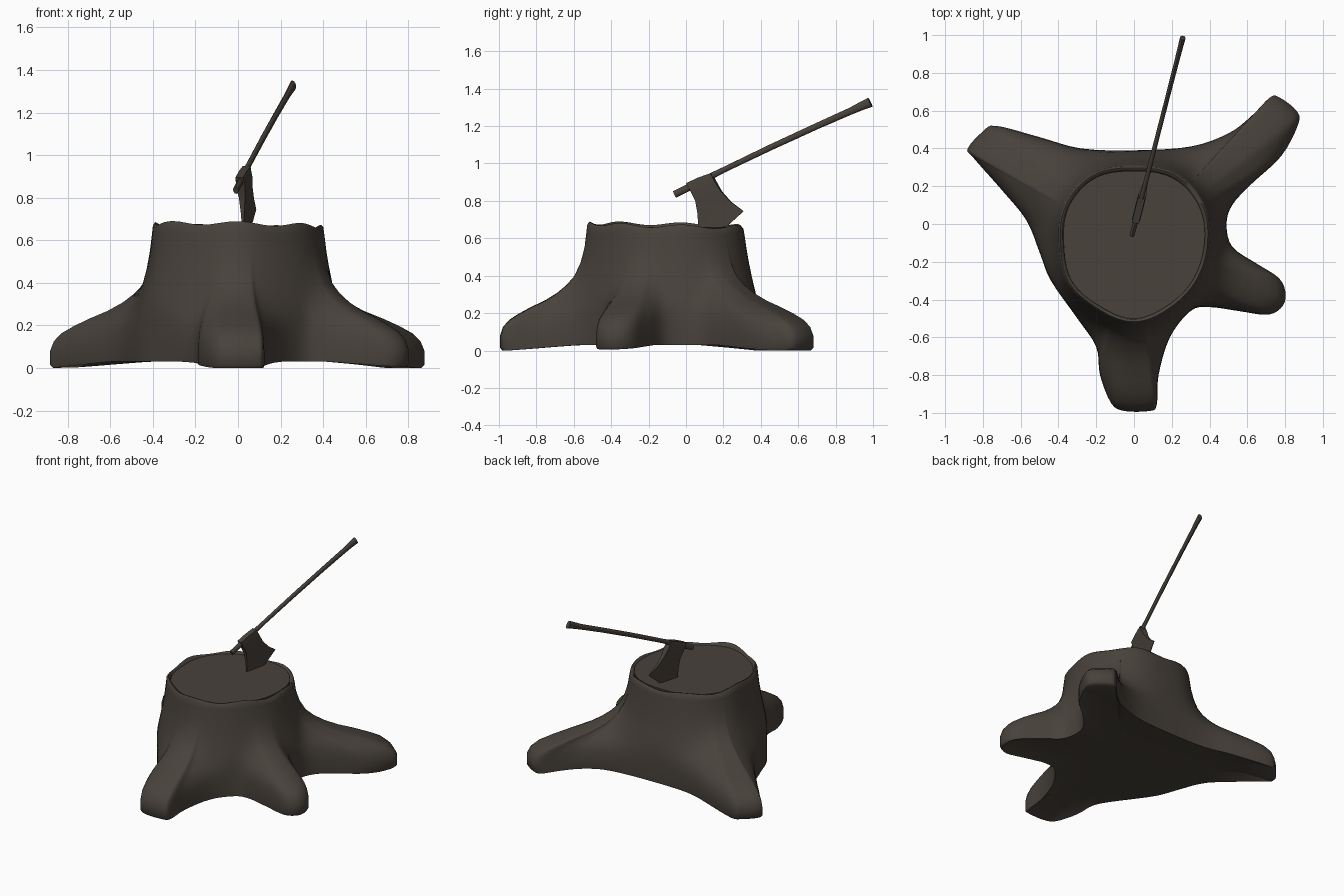
import bpy, bmesh, math
from mathutils import Vector

default_cube = bpy.data.objects.get("Cube")
if default_cube:
    bpy.data.objects.remove(default_cube, do_unlink=True)


def make_material(name, colour):
    mat = bpy.data.materials.new(name)
    mat.use_nodes = True
    mat.diffuse_color = (*colour, 1)
    mat.node_tree.nodes["Principled BSDF"].inputs["Base Color"].default_value = (*colour, 1)
    return mat


BARK = make_material("dark_brown_bark", (0.065, 0.054, 0.044))


def loft(name, rings, angle, cap_start=True, cap_end=True):
    """Skin a list of closed rings that share one point count."""
    bm = bmesh.new()
    loops = [[bm.verts.new(p) for p in ring] for ring in rings]
    count = len(loops[0])
    for low, high in zip(loops, loops[1:]):
        for i in range(count):
            j = (i + 1) % count
            bm.faces.new((low[i], low[j], high[j], high[i]))
    if cap_start:
        bm.faces.new(loops[0][::-1])
    if cap_end:
        bm.faces.new(loops[-1])
    bmesh.ops.recalc_face_normals(bm, faces=bm.faces)
    mesh = bpy.data.meshes.new(name)
    bm.to_mesh(mesh)
    bm.free()
    mesh.materials.append(BARK)
    obj = bpy.data.objects.new(name, mesh)
    bpy.context.collection.objects.link(obj)
    bpy.ops.object.select_all(action='DESELECT')
    obj.select_set(True)
    bpy.context.view_layer.objects.active = obj
    bpy.ops.object.shade_smooth_by_angle(angle=math.radians(angle))
    return obj


def spline(values, position):
    """Closed Catmull-Rom curve through numbers or vectors."""
    n = len(values)
    i = math.floor(position)
    t = position - i
    a, b, c, d = (values[(i + k) % n] for k in (-1, 0, 1, 2))
    return 0.5 * (2 * b + (c - a) * t + (2 * a - 5 * b + 4 * c - d) * t ** 2
                  + (3 * b - a - 3 * c + d) * t ** 3)


# Ground outline of the trunk with its four roots, counter-clockwise
FOOTPRINT = [Vector(p) for p in (
    (0, .39), (-.28, .4), (-.5, .46), (-.73, .52), (-.8, .49), (-.88, .4), (-.85, .35),
    (-.7, .18), (-.57, .02), (-.5, -.15), (-.44, -.3), (-.3, -.5), (-.2, -.65),
    (-.18, -.8), (-.12, -.95), (-.05, -.99), (.08, -.99), (.12, -.96), (.13, -.8),
    (.19, -.6), (.3, -.46), (.4, -.44), (.55, -.46), (.71, -.48), (.79, -.43),
    (.8, -.35), (.76, -.28), (.65, -.21), (.52, -.12), (.49, 0), (.52, .1), (.62, .21),
    (.78, .36), (.87, .53), (.86, .6), (.77, .67), (.72, .67), (.62, .57), (.5, .48),
    (.3, .41))]

# Trunk radius at equal angle steps
TRUNK = (.4, .43, .44, .42, .44, .43, .4, .41, .4, .42, .395, .39)
CENTRE = Vector((0, -.11))
STEPS = 4

# Each sample pairs a ground point with the trunk point at the same angle
samples = []
for k in range(len(FOOTPRINT) * STEPS):
    foot = spline(FOOTPRINT, k / STEPS)
    ray = foot - CENTRE
    turn = math.atan2(ray.y, ray.x) % math.tau
    radius = spline(TRUNK, turn / math.tau * len(TRUNK))
    samples.append((foot, ray.normalized() * radius, turn))


def stump_ring(height, scale, spread):
    """Blend from the trunk outline to the root outline."""
    ring = []
    for foot, trunk, turn in samples:
        p = (CENTRE + trunk * scale).lerp(foot, spread)
        sink = min(max((foot.length - .6) / .35, 0), 1) * spread
        ring.append((p.x, p.y, height - .03 * sink))
    return ring


def under_ring(height, shrink):
    """Outline pulled inwards for the underside."""
    return [(*CENTRE.lerp(foot, shrink), height) for foot, trunk, turn in samples]


def rim_ring(height, scale, wave):
    """Uneven bark lip around the cut."""
    ring = []
    for foot, trunk, turn in samples:
        p = CENTRE + trunk * scale
        lift = .009 * math.cos(7 * (turn + math.pi / 2))
        lift -= .006 * math.cos(turn) + .008 * math.sin(turn)
        ring.append((p.x, p.y, height + wave * lift))
    return ring


rings = [under_ring(.045, .1), under_ring(.045, .5), under_ring(.04, .8)]
rings += [stump_ring(*row) for row in (
    (.03, 1.15, .97), (.045, 1.15, 1), (.11, 1.15, 1), (.155, 1.15, .96),
    (.19, 1.15, .88), (.22, 1.15, .75), (.25, 1.15, .59), (.28, 1.14, .41),
    (.315, 1.13, .26), (.355, 1.11, .15), (.4, 1.09, .07), (.47, 1.06, .02),
    (.55, 1.03, 0))]
rings += [rim_ring(*row) for row in (
    (.63, 1.005, .4), (.66, .995, .8), (.672, .97, 1), (.668, .945, 1), (.64, .925, 0))]
loft("stump_with_roots", rings, 60, cap_end=False)

# Flat cut surface inside the lip
loft("cut_top", [rim_ring(.64, .93, 0), rim_ring(.66, .93, 0)], 30)

# Axe lies in one upright plane, turned slightly from the y axis
SIDE = Vector((.968, -.25, 0))
ALONG = Vector((.25, .968, 0))


def on_axe(y, z, offset=0):
    return Vector((.005 + .257 * y, y, z)) + SIDE * offset


# Handle: oval rings along a gently bent path
handle = []
tilt = (ALONG * -.44 + Vector((0, 0, .9))).normalized()
for y, z, half_width, half_height in (
        (-.06, .835, .013, .019), (.07, .9, .013, .019), (.2, .965, .012, .015),
        (.45, 1.085, .012, .016), (.7, 1.2, .012, .017), (.88, 1.28, .013, .019),
        (.94, 1.308, .014, .023), (.985, 1.327, .015, .027)):
    middle = on_axe(y, z)
    handle.append([middle + SIDE * half_width * math.cos(a) + tilt * half_height * math.sin(a)
                   for a in (math.tau * i / 12 for i in range(12))])
loft("axe_handle", handle, 40)

# Head: wedge from the thick eye down to the flared cutting edge
head = []
for half, front, middle, back in (
        (.019, (.005, .895), (.07, .925), (.135, .948)),
        (.022, (.03, .85), (.095, .88), (.16, .9)),
        (.015, (.053, .8), (.12, .82), (.19, .85)),
        (.009, (.063, .735), (.15, .75), (.24, .795)),
        (.002, (.068, .64), (.22, .665), (.308, .745))):
    row = (front, middle, back)
    head.append([on_axe(*p, half) for p in row] + [on_axe(*p, -half) for p in row[::-1]])
loft("axe_head", head, 30)
